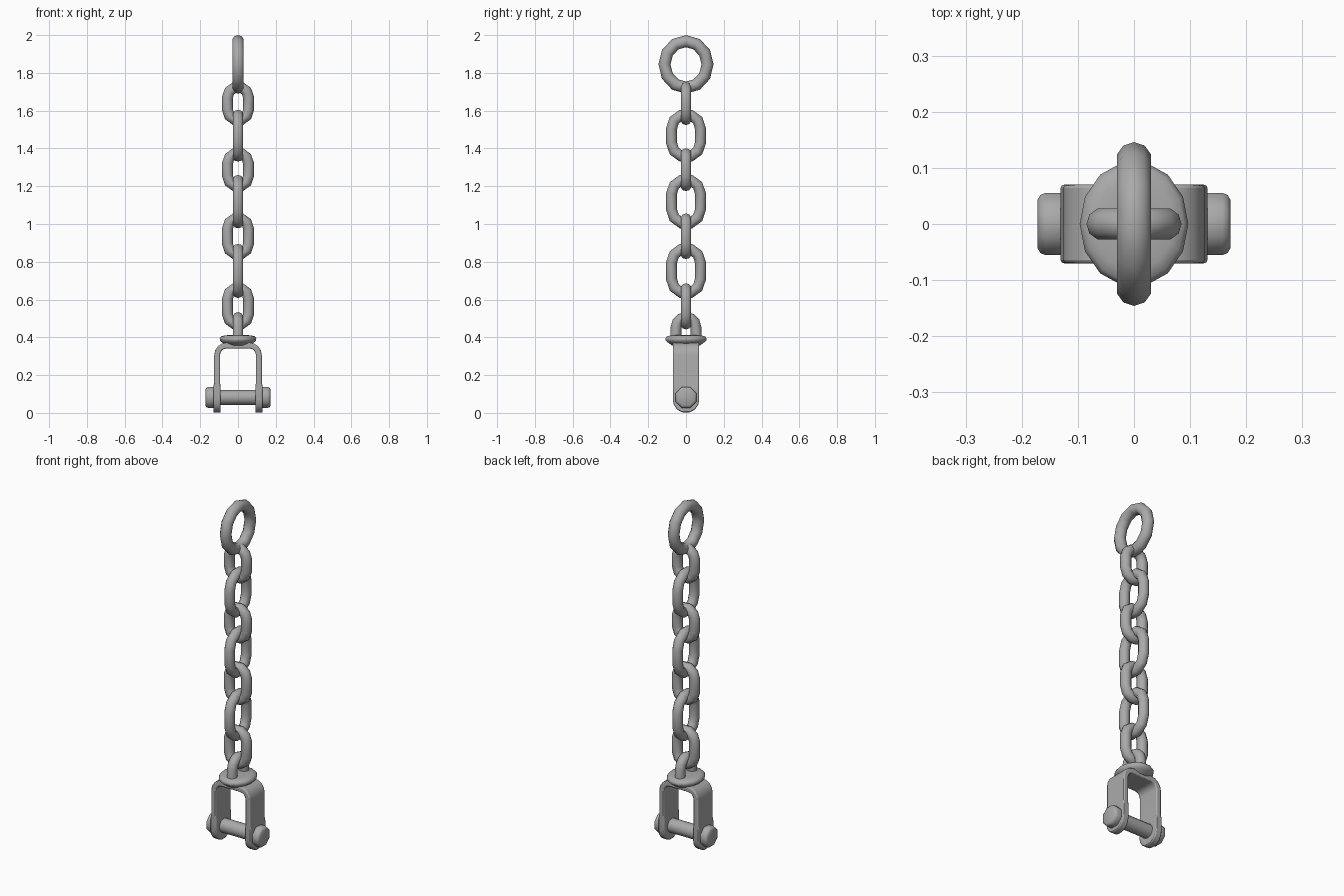
import bpy, bmesh, math
from mathutils import Vector

if "Cube" in bpy.data.objects:
    bpy.data.objects.remove(bpy.data.objects["Cube"])

steel = bpy.data.materials.new("grey steel")
steel.diffuse_color = (0.40, 0.40, 0.40, 1)
steel.use_nodes = True
steel.node_tree.nodes["Principled BSDF"].inputs["Base Color"].default_value = steel.diffuse_color


def finish(name, bm, angle=60, bevel=0):
    bmesh.ops.recalc_face_normals(bm, faces=bm.faces)
    me = bpy.data.meshes.new(name)
    bm.to_mesh(me)
    bm.free()
    ob = bpy.data.objects.new(name, me)
    bpy.context.collection.objects.link(ob)
    me.materials.append(steel)
    if bevel:
        mod = ob.modifiers.new("soft edges", 'BEVEL')
        mod.width, mod.segments = bevel, 2
        mod.limit_method, mod.angle_limit = 'ANGLE', math.radians(40)
    bpy.ops.object.select_all(action='DESELECT')
    ob.select_set(True)
    bpy.context.view_layer.objects.active = ob
    bpy.ops.object.shade_smooth_by_angle(angle=math.radians(angle))
    return ob


def tube(name, path, r, axis, closed=True, sides=10):
    """Round bar swept along a flat path of (u, z); u runs along x or y."""
    to3 = (lambda u, z: Vector((u, 0, z))) if axis == 'x' else (lambda u, z: Vector((0, u, z)))
    side = Vector((0, 1, 0)) if axis == 'x' else Vector((1, 0, 0))
    pts = [to3(*p) for p in path]
    n = len(pts)
    bm = bmesh.new()
    rings = []
    for i, p in enumerate(pts):
        a = pts[(i - 1) % n] if closed or i > 0 else p
        b = pts[(i + 1) % n] if closed or i < n - 1 else p
        out = (b - a).normalized().cross(side)
        rings.append([bm.verts.new(p + r * (math.cos(t) * out + math.sin(t) * side))
                      for t in (2 * math.pi * k / sides for k in range(sides))])
    for i in range(n if closed else n - 1):
        A, B = rings[i], rings[(i + 1) % n]
        for k in range(sides):
            m = (k + 1) % sides
            bm.faces.new((A[k], A[m], B[m], B[k]))
    return finish(name, bm)


def stadium(w, z0, z1, seg=5):
    """Oval centre line: half width w, from z0 to z1."""
    top = [(w * math.cos(math.pi * k / seg), z1 - w + w * math.sin(math.pi * k / seg))
           for k in range(seg + 1)]
    return top + [(-u, z0 + z1 - z) for u, z in top]


def lathe(name, profile, sides, angle, matrix=None, scale=(1, 1), phase=0):
    """Revolve (radius, z) points about z, with closed ends."""
    bm = bmesh.new()
    rings = [[bm.verts.new((r * scale[0] * math.cos(t), r * scale[1] * math.sin(t), z))
              for t in (2 * math.pi * (k + phase) / sides for k in range(sides))]
             for r, z in profile]
    for A, B in zip(rings, rings[1:]):
        for k in range(sides):
            m = (k + 1) % sides
            bm.faces.new((A[k], A[m], B[m], B[k]))
    bm.faces.new(rings[0])
    bm.faces.new(rings[-1])
    if matrix:
        for v in bm.verts:
            v.co = matrix(v.co)
    return finish(name, bm, angle)


# Large top ring
R = 0.032
tube("top_ring", [(0.114 * math.cos(math.tau * k / 12), 1.845 + 0.123 * math.sin(math.tau * k / 12))
                  for k in range(12)], R, 'y')

# Chain links, alternating direction
r = 0.029
for i, (z0, z1) in enumerate([(1.52, 1.755), (1.17, 1.405), (0.81, 1.06), (0.438, 0.69)]):
    tube(f"narrow_link_{i + 1}", stadium(0.056, z0 + r, z1 - r), r, 'x')
for i, (z0, z1) in enumerate([(1.325, 1.61), (0.972, 1.265), (0.603, 0.9)]):
    tube(f"wide_link_{i + 1}", stadium(0.077, z0 + r, z1 - r), r, 'y')

# Swivel eye and its flange
arch = [(0.052 * math.cos(math.pi * k / 6), 0.453 + 0.052 * math.sin(math.pi * k / 6)) for k in range(7)]
tube("swivel_eye", [(0.056, 0.38)] + arch + [(-0.056, 0.38)], r, 'y', closed=False)
lathe("swivel_flange", [(0.05, 0.352), (0.07, 0.357), (0.088, 0.372), (0.1, 0.382),
                        (0.102, 0.394), (0.094, 0.405), (0.075, 0.41), (0.05, 0.412)],
      14, 70, scale=(0.95, 1.1))

# Clevis: bent strap, rounded and slightly thicker at the leg ends
HW = 0.07
half = []      # (outer x, outer z, inner x, inner z, half width)
for z in (0.001, 0.007, 0.02, 0.042, 0.07, 0.115, 0.14):
    w = math.sqrt(HW ** 2 - (HW - z) ** 2) if z < HW else HW
    half.append((0.131, z, 0.092, z, w))
half.append((0.126, 0.16, 0.095, 0.16, HW))
for k in range(5):
    t = math.pi / 2 * k / 4
    half.append((0.06 + 0.066 * math.cos(t), 0.306 + 0.066 * math.sin(t),
                 0.06 + 0.035 * math.cos(t), 0.306 + 0.035 * math.sin(t), HW))
rows = half + [(-a, b, -c, d, w) for a, b, c, d, w in reversed(half)]
bm = bmesh.new()
loops = [[bm.verts.new(c) for c in ((a, -w, b), (a, w, b), (c_, w, d), (c_, -w, d))]
         for a, b, c_, d, w in rows]
for A, B in zip(loops, loops[1:]):
    for k in range(4):
        m = (k + 1) % 4
        bm.faces.new((A[k], A[m], B[m], B[k]))
bm.faces.new(loops[0])
bm.faces.new(loops[-1])
finish("clevis", bm, 50, bevel=0.008)

# Cross pin with eight-sided heads
PZ = 0.082
lathe("cross_pin", [(0.04, -0.13), (0.04, 0.13)], 12, 50, lambda c: Vector((c.z, c.y, c.x + PZ)))
for s, label in ((1, "right"), (-1, "left")):
    lathe(f"pin_head_{label}", [(0.058, 0.12), (0.06, 0.135), (0.06, 0.158), (0.056, 0.167), (0.046, 0.172)],
          8, 50, lambda c, s=s: Vector((s * c.z, c.y, c.x + PZ)), phase=0.5)
